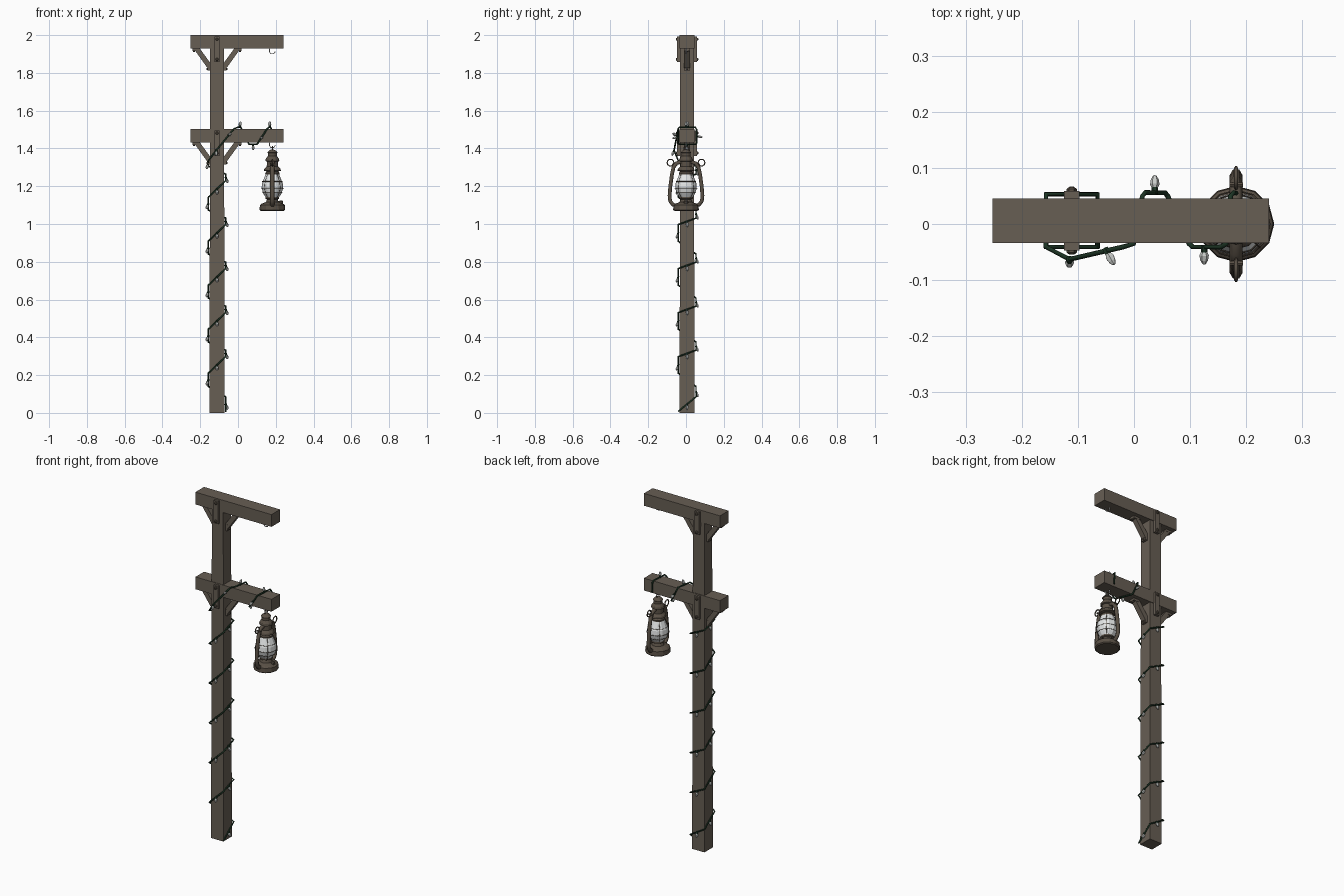
import bpy, bmesh, math
from mathutils import Vector

if "Cube" in bpy.data.objects:
    bpy.data.objects.remove(bpy.data.objects["Cube"])


def mat(name, r, g, b, a=1.0):
    m = bpy.data.materials.new(name)
    m.diffuse_color = (r, g, b, a)
    m.use_nodes = True
    m.node_tree.nodes["Principled BSDF"].inputs["Base Color"].default_value = m.diffuse_color
    return m


WOOD = mat("weathered_wood", 0.135, 0.112, 0.088)
METAL = mat("aged_metal", 0.10, 0.08, 0.06)
GREEN = mat("dark_green_cable", 0.012, 0.035, 0.018)
BULB = mat("pale_bulb", 0.60, 0.62, 0.60)
GLASS = mat("clear_glass", 0.80, 0.82, 0.82, 0.25)
STEEL = mat("pale_steel", 0.65, 0.65, 0.65)


def finish(bm, name, m):
    bmesh.ops.recalc_face_normals(bm, faces=bm.faces)
    me = bpy.data.meshes.new(name)
    bm.to_mesh(me)
    bm.free()
    ob = bpy.data.objects.new(name, me)
    me.materials.append(m)
    bpy.context.collection.objects.link(ob)
    return ob


def box(name, lo, hi, m, taper=1.0):
    bm = bmesh.new()
    bmesh.ops.create_cube(bm, size=1)
    c = [(a + b) / 2 for a, b in zip(lo, hi)]
    for v in bm.verts:
        k = taper if v.co.z > 0 else 1
        v.co = (c[0] + v.co.x * (hi[0] - lo[0]) * k,
                c[1] + v.co.y * (hi[1] - lo[1]) * k,
                c[2] + v.co.z * (hi[2] - lo[2]))
    return finish(bm, name, m)


def prism(name, pts, y0, y1, m):
    # polygon in x/z extruded along y
    bm = bmesh.new()
    f = bm.faces.new([bm.verts.new((x, y0, z)) for x, z in pts])
    g = bmesh.ops.extrude_face_region(bm, geom=[f])["geom"]
    for v in g:
        if isinstance(v, bmesh.types.BMVert):
            v.co.y = y1
    return finish(bm, name, m)


def lathe(name, prof, origin, m, n=12, axis=(0, 0, 1), caps=True):
    # (radius, height) rings spun around an axis
    bm = bmesh.new()
    q = Vector((0, 0, 1)).rotation_difference(Vector(axis).normalized())
    o = Vector(origin)
    rings = []
    for r, h in prof:
        rings.append([bm.verts.new(o + q @ Vector((
            r * math.cos(2 * math.pi * i / n), r * math.sin(2 * math.pi * i / n), h)))
            for i in range(n)])
    for a, b in zip(rings, rings[1:]):
        for i in range(n):
            j = (i + 1) % n
            bm.faces.new((a[i], a[j], b[j], b[i]))
    if caps:
        bm.faces.new(rings[0])
        bm.faces.new(rings[-1])
    return finish(bm, name, m)


def tube(name, pts, r, m, res=1, cyclic=False):
    cu = bpy.data.curves.new(name, "CURVE")
    cu.dimensions = "3D"
    cu.bevel_depth = r
    cu.bevel_resolution = res
    cu.use_fill_caps = True
    sp = cu.splines.new("POLY")
    sp.points.add(len(pts) - 1)
    for p, co in zip(sp.points, pts):
        p.co = (*co, 1)
    sp.use_cyclic_u = cyclic
    cu.materials.append(m)
    ob = bpy.data.objects.new(name, cu)
    bpy.context.collection.objects.link(ob)
    return ob


def circle(c, r, n, plane):
    out = []
    for i in range(n):
        a, b = r * math.cos(2 * math.pi * i / n), r * math.sin(2 * math.pi * i / n)
        d = {"xy": (a, b, 0), "yz": (0, a, b), "xz": (a, 0, b)}[plane]
        out.append(tuple(p + q for p, q in zip(c, d)))
    return out


PX, PY, LX = -0.111, 0.0055, 0.182   # post axis, lantern axis

# Post
box("post", (-0.151, -0.034, 0), (-0.071, 0.045, 1.94), WOOD, 0.92)

for tag, top in (("upper", 2.0), ("lower", 1.503)):
    # Cross beam
    box(tag + "_beam", (-0.252, -0.034, top - 0.072), (0.241, 0.0455, top), WOOD)
    # Strap plates and bolts on both faces
    for s, y in ((-1, -0.034), (1, 0.0455)):
        ys = sorted((y - s * 0.006, y + s * 0.013))
        box(tag + "_strap", (PX - 0.014, ys[0], top - 0.142), (PX + 0.014, ys[1], top - 0.008), WOOD)
        for z in (top - 0.022, top - 0.128):
            lathe(tag + "_strap_bolt", [(0.009, 0), (0.009, 0.005), (0.005, 0.008)],
                  (PX, y + s * 0.012, z), METAL, 6, (0, s, 0))
    # Diagonal braces with foot blocks
    b = top - 0.072
    for s in (-1, 1):
        X = lambda d: PX + s * d
        prism(tag + "_brace", [(X(0.036), b - 0.108), (X(0.052), b - 0.10), (X(0.118), b - 0.008),
                               (X(0.118), b + 0.002), (X(0.092), b + 0.002), (X(0.036), b - 0.075)],
              PY - 0.015, PY + 0.015, WOOD)
        x0, x1 = sorted((X(0.092), X(0.13)))
        box(tag + "_brace_top_foot", (x0, PY - 0.016, b - 0.012), (x1, PY + 0.016, b + 0.001), WOOD)
        x0, x1 = sorted((X(0.035), X(0.05)))
        box(tag + "_brace_foot", (x0, PY - 0.016, b - 0.115), (x1, PY + 0.016, b - 0.078), WOOD)
        lathe(tag + "_brace_bolt", [(0.007, 0), (0.005, 0.006)], (X(0.122), PY, b - 0.011), METAL, 6, (0, 0, -1))
        lathe(tag + "_brace_bolt", [(0.007, 0), (0.005, 0.006)], (X(0.049), PY, b - 0.107), METAL, 6, (s, 0, 0))
    # Hook under the beam
    tube(tag + "_hook", [(LX - 0.014, 0, b + 0.002), (LX - 0.016, 0, b - 0.016), (LX - 0.008, 0, b - 0.026),
                         (LX + 0.008, 0, b - 0.026), (LX + 0.016, 0, b - 0.014)], 0.0025, STEEL)

# Lantern body: fuel base, burner, chimney
L = (LX, 0, 0)
lathe("lantern_base", [(0.062, 1.07), (0.068, 1.075), (0.066, 1.10), (0.056, 1.108), (0.034, 1.116),
                       (0.028, 1.13), (0.036, 1.134), (0.036, 1.145), (0.012, 1.15), (0.008, 1.172)], L, METAL)
lathe("lantern_fuel_cap", [(0.012, 0), (0.012, 0.014), (0.006, 0.018)], (LX + 0.045, 0, 1.106), METAL, 8)
lathe("lantern_globe", [(0.034, 1.14), (0.048, 1.16), (0.057, 1.19), (0.055, 1.215), (0.043, 1.245),
                        (0.033, 1.27)], L, GLASS, 12, caps=False)
lathe("lantern_chimney", [(0.036, 1.258), (0.038, 1.27), (0.030, 1.278), (0.045, 1.282), (0.043, 1.292),
                          (0.030, 1.305), (0.029, 1.33), (0.037, 1.333), (0.035, 1.345), (0.024, 1.36),
                          (0.024, 1.375), (0.028, 1.378), (0.016, 1.39), (0.006, 1.395)], L, METAL)
tube("lantern_top_ring", circle((LX, 0, 1.40), 0.012, 10, "yz"), 0.003, METAL, cyclic=True)

# Wire guard round the globe
for z, r in ((1.165, 0.053), (1.19, 0.060), (1.225, 0.054)):
    tube("guard_ring", circle((LX, 0, z), r, 12, "xy"), 0.0014, METAL, 0, True)
for i in range(4):
    a = math.pi / 4 + i * math.pi / 2
    tube("guard_wire", [(LX + r * math.cos(a), r * math.sin(a), z) for r, z in
                        ((0.036, 1.14), (0.052, 1.165), (0.06, 1.19), (0.054, 1.225), (0.036, 1.265))],
         0.0014, METAL, 0)

# Side air tubes and handle ears
for s in (-1, 1):
    tube("lantern_side_tube", [(LX, s * y, z) for y, z in
         ((0.045, 1.095), (0.07, 1.103), (0.084, 1.122), (0.087, 1.15), (0.083, 1.20), (0.074, 1.265),
          (0.066, 1.30), (0.05, 1.322), (0.02, 1.33))], 0.0115, METAL)
    tube("lantern_ear", circle((LX, s * 0.082, 1.325), 0.018, 10, "yz"), 0.0035, METAL, cyclic=True)
    lathe("lantern_ear_pin", [(0.005, -0.012), (0.005, 0.012)], (LX, s * 0.07, 1.315), METAL, 6, (1, 0, 0))

# Cable: square spiral up the post, then round the lower beam
x0, x1, y0, y1 = -0.157, -0.065, -0.041, 0.053
path = [(x1, y0, 0.008), (x1, y1, 0.085), (x0, y1, 0.14)]
for k in range(5):
    z = 0.21 + k * 0.233
    path += [(x0, y0, z), (x1, y0, z + 0.088), (x1, y1, z + 0.122), (x0, y1, z + 0.165)]
n_post = len(path)
path += [(x0, y0, 1.335), (-0.115, -0.063, 1.39), (-0.02, y0, 1.505), (0, -0.035, 1.512),
         (0.015, 0.05, 1.512), (0.02, 0.056, 1.50), (0.055, 0.056, 1.428), (0.06, 0.05, 1.422),
         (0.098, -0.035, 1.422), (0.105, y0, 1.428), (0.155, y0, 1.505), (0.165, -0.035, 1.512),
         (0.172, 0.05, 1.512), (0.178, 0.056, 1.50), (0.182, 0.055, 1.44)]
tube("light_cable", path, 0.0045, GREEN)


def bulb(p, d):
    lathe("bulb_socket", [(0.006, -0.003), (0.006, 0.009)], p, GREEN, 6, d)
    lathe("bulb", [(0.005, 0.008), (0.0085, 0.015), (0.007, 0.024), (0.003, 0.031)], p, BULB, 6, d)


# Bulbs hang from the middle of each span on the post
for a, b in zip(path[:n_post], path[1:n_post + 1]):
    p = (Vector(a) + Vector(b)) / 2
    out = Vector((p.x - PX, p.y - PY, 0)).normalized()
    bulb(p, out * 0.35 + Vector((0, 0, -1)))
# Bulbs along the beam
for p, d in (((-0.115, -0.063, 1.39), (0, -0.4, -1)), ((-0.05, -0.046, 1.47), (0.5, -0.9, 0.3)),
             ((0.008, 0.01, 1.512), (0.2, 0, 1)), ((0.037, 0.056, 1.465), (0, 1, -0.2)),
             ((0.08, 0.005, 1.422), (0, 0, -1)), ((0.125, y0, 1.46), (0, -1, -0.2)),
             ((0.168, 0.0, 1.512), (0, 0, 1))):
    bulb(p, d)
